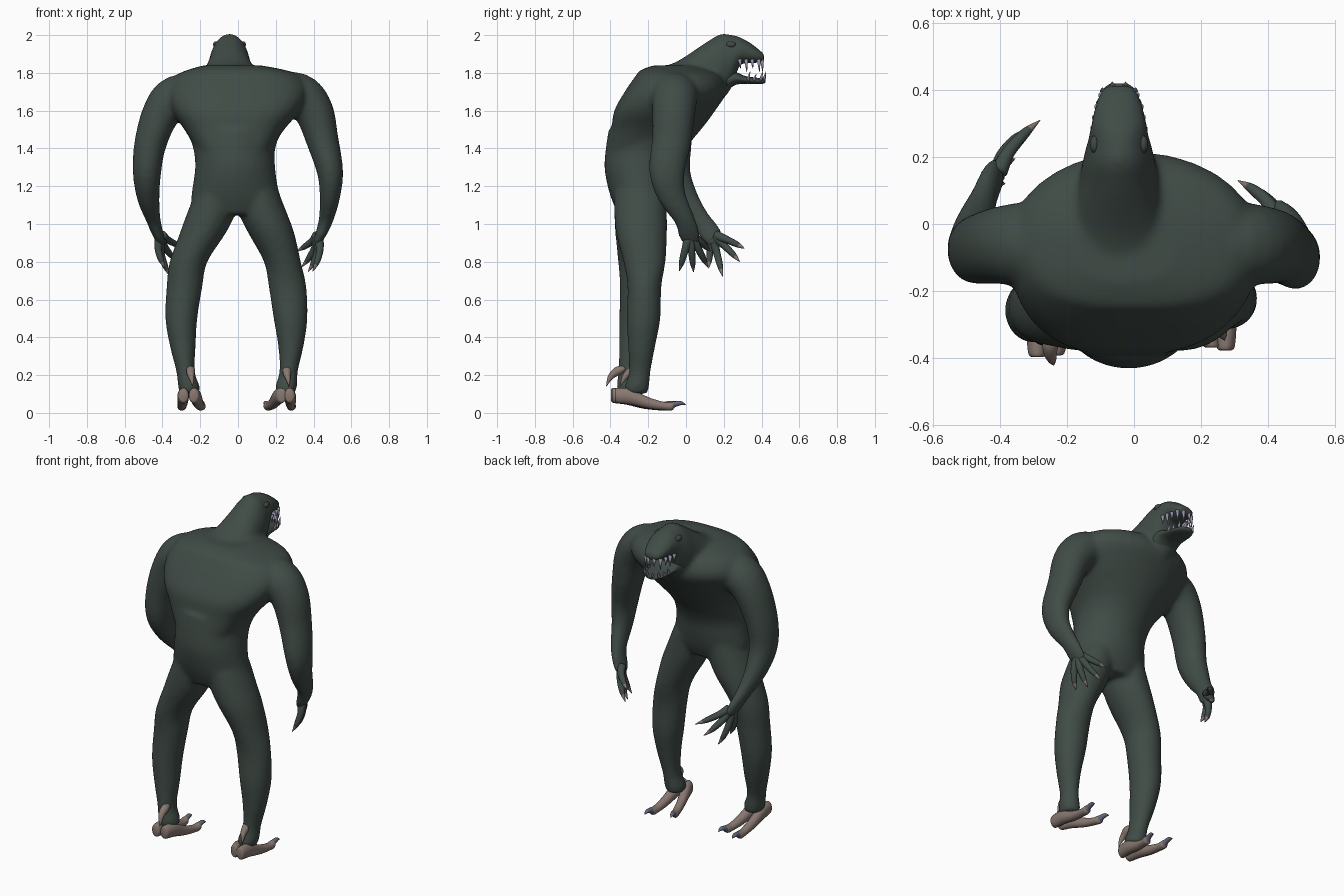
import bpy, bmesh, math
from mathutils import Vector, Matrix

X, Y, Z = Vector((1, 0, 0)), Vector((0, 1, 0)), Vector((0, 0, 1))


def material(name, rgb):
    m = bpy.data.materials.new(name)
    m.diffuse_color = (*rgb, 1)
    return m


SKIN = material("dark green skin", (0.052, 0.072, 0.062))
TOE = material("brown toe", (0.25, 0.19, 0.165))
CLAW = material("grey claw", (0.13, 0.13, 0.19))
NAIL = material("brown nail", (0.22, 0.17, 0.15))
TOOTH = material("violet grey tooth", (0.30, 0.28, 0.39))
EYE = material("dark eye", (0.05, 0.066, 0.06))


def spline(keys, steps):
    """Catmull-Rom through key tuples (x, y, z, ra, rb)."""
    k = [keys[0]] + list(keys) + [keys[-1]]
    out = []
    for i in range(1, len(k) - 2):
        for s in range(steps):
            t = s / steps
            out.append([0.5 * (2 * b + (c - a) * t + (2 * a - 5 * b + 4 * c - d) * t * t
                               + (3 * b - a - 3 * c + d) * t ** 3)
                        for a, b, c, d in zip(*k[i - 1:i + 3])])
    return out + [list(keys[-1])]


def loft(bm, keys, side=X, axis=None, n=24, steps=4, claw_from=None, back=1.0):
    """Elliptical tube; rings follow the path unless a fixed axis is given.
    A back value below 1 squares off the rear half of the section."""
    def sq(c, w):
        return math.copysign(abs(c) ** (back if math.sin(w) < 0 else 1), c)
    pts = spline([k if len(k) == 5 else (*k, k[3]) for k in keys], steps)
    rings = []
    for i, p in enumerate(pts):
        a, b = pts[max(i - 1, 0)], pts[min(i + 1, len(pts) - 1)]
        t = axis or (Vector(b[:3]) - Vector(a[:3])).normalized()
        u = (side - t * side.dot(t)).normalized()
        v = t.cross(u)
        rings.append([bm.verts.new(Vector(p[:3]) + u * max(p[3], .001) * sq(math.cos(w), w)
                                   + v * max(p[4], .001) * sq(math.sin(w), w))
                      for w in (2 * math.pi * (j + .5) / n for j in range(n))])
    for i, (r, q) in enumerate(zip(rings, rings[1:])):
        for j in range(n):
            f = bm.faces.new((r[j], r[(j + 1) % n], q[(j + 1) % n], q[j]))
            if claw_from and i / (len(rings) - 1) >= claw_from:
                f.material_index = 1
    bm.faces.new(rings[0][::-1])
    f = bm.faces.new(rings[-1])
    f.material_index = 1 if claw_from else 0


def finish(bm, name, *mats):
    bmesh.ops.recalc_face_normals(bm, faces=bm.faces)
    for f in bm.faces:
        f.smooth = True
    me = bpy.data.meshes.new(name)
    bm.to_mesh(me)
    bm.free()
    for m in mats:
        me.materials.append(m)
    ob = bpy.data.objects.new(name, me)
    bpy.context.collection.objects.link(ob)
    return ob


# Body: torso, neck with upper head, limbs, fused by a voxel remesh
bm = bmesh.new()


def slab(z, cx, rx, y0, y1):
    return (cx, (y0 + y1) / 2, z, rx, (y1 - y0) / 2)


# Lower torso is round, the upper back is broad and squarer
loft(bm, [slab(1.05, -.01, .17, -.36, -.12), slab(1.12, -.01, .235, -.39, -.09),
          slab(1.2, -.015, .225, -.415, -.07), slab(1.3, -.015, .212, -.432, -.05),
          slab(1.4, -.02, .217, -.425, 0), slab(1.5, -.02, .255, -.41, .08)], axis=Z, n=32)
loft(bm, [slab(1.4, -.02, .20, -.41, -.01), slab(1.5, -.02, .265, -.395, .08),
          slab(1.6, -.01, .34, -.38, .155), slab(1.7, 0, .375, -.325, .215),
          slab(1.78, 0, .335, -.27, .19), slab(1.815, -.01, .26, -.24, .13),
          slab(1.84, -.03, .15, -.17, .06)], axis=Z, n=32, back=.72)


def hoop(y, rx, top, bottom, cx=-.045):
    return (cx, y, (top + bottom) / 2, rx, (top - bottom) / 2)


loft(bm, [hoop(-.14, .22, 1.825, 1.6), hoop(-.04, .17, 1.865, 1.58), hoop(.1, .125, 1.958, 1.61),
          hoop(.18, .11, 2.005, 1.65), hoop(.235, .097, 2.003, 1.71),
          hoop(.265, .09, 1.997, 1.79), hoop(.29, .085, 1.987, 1.845), hoop(.34, .075, 1.96, 1.85),
          hoop(.385, .062, 1.925, 1.853), hoop(.415, .045, 1.9, 1.86)], axis=Y, n=32)

# Arms
loft(bm, [(.18, -.06, 1.69, .13, .11), (.32, -.06, 1.685, .125, .115), (.40, -.065, 1.60, .115, .105),
          (.445, -.075, 1.45, .105, .087), (.487, -.10, 1.28, .095, .07), (.487, -.075, 1.15, .075, .055),
          (.468, -.01, 1.03, .055, .04), (.44, .015, .95, .058, .03), (.415, .03, .90, .045, .022)], side=Y)
loft(bm, [(-.18, -.06, 1.69, .13, .11), (-.33, -.06, 1.67, .125, .115), (-.41, -.065, 1.58, .115, .10),
          (-.465, -.075, 1.42, .105, .085), (-.482, -.07, 1.27, .095, .075), (-.475, -.01, 1.14, .075, .06),
          (-.45, .07, 1.03, .055, .04), (-.425, .13, .95, .058, .03), (-.405, .16, .90, .045, .022)], side=Y)

# Legs, flaring slightly at the ankle
loft(bm, [(.10, -.24, 1.17, .115, .14), (.135, -.24, 1.05, .128, .14), (.177, -.235, .95, .122, .135),
          (.235, -.22, .8, .098, .112),
          (.262, -.22, .67, .10, .09), (.278, -.225, .5, .09, .09), (.28, -.235, .35, .067, .072),
          (.268, -.245, .22, .049, .058), (.255, -.26, .14, .058, .066), (.25, -.265, .10, .05, .06)], axis=Z)
loft(bm, [(-.11, -.24, 1.17, .115, .14), (-.145, -.24, 1.05, .128, .14), (-.187, -.24, .95, .122, .135),
          (-.262, -.245, .8, .10, .115),
          (-.283, -.25, .67, .095, .10), (-.30, -.26, .5, .085, .094), (-.292, -.275, .35, .068, .08),
          (-.278, -.295, .22, .049, .064), (-.26, -.30, .14, .058, .068), (-.258, -.30, .10, .05, .06)], axis=Z)
body = finish(bm, "body", SKIN)
mod = body.modifiers.new("fuse", 'REMESH')
mod.mode = 'VOXEL'
mod.voxel_size = .012
mod.use_smooth_shade = True
mod = body.modifiers.new("soften", 'SMOOTH')
mod.factor = .5
mod.iterations = 12

# Lower jaw
bm = bmesh.new()
loft(bm, [hoop(.17, .09, 1.82, 1.66), hoop(.25, .085, 1.81, 1.73), hoop(.31, .075, 1.785, 1.742),
          hoop(.37, .063, 1.775, 1.74), hoop(.405, .045, 1.772, 1.742), hoop(.42, .025, 1.768, 1.748)],
     axis=Y)
finish(bm, "lower_jaw", SKIN)

# Teeth: rows along both lips, plus a few across the front
bm = bmesh.new()
spots = [(s * w, y) for s in (-1, 1) for w, y in
         ((.074, .285), (.069, .318), (.062, .35), (.05, .385))]
spots += [(-.02, .402), (.02, .402)]
for i, (x, y) in enumerate(spots):
    long = .068 if i % 2 else .05
    loft(bm, [(-.045 + x, y, 1.872, .012), (-.045 + x * 1.03, y + .004, 1.872 - long, .001)], n=8, steps=2)
    if y > .3:
        loft(bm, [(-.045 + x * .95, y + .01, 1.762, .010),
                  (-.045 + x, y + .022, 1.757 + long * .75, .001)], n=8, steps=2)
finish(bm, "teeth", TOOTH)

# Eyes
bm = bmesh.new()
for s in (-1, 1):
    bmesh.ops.create_uvsphere(bm, u_segments=16, v_segments=10, radius=1,
                              matrix=Matrix.Translation((-.045 + s * .073, .238, 1.95))
                              @ Matrix.Diagonal((.014, .026, .017, 1)))
finish(bm, "eyes", EYE)

# Fingers: fan of tapering tubes from palm to tip, clawed at the end
hands = {"right_fingers": ((.432, .02, .95), ((.31, .13, .855), (.335, .115, .77),
                                              (.37, .04, .745), (.395, -.035, .75))),
         "left_fingers": ((-.42, .135, .95), ((-.28, .31, .87), (-.32, .285, .80),
                                              (-.355, .195, .72), (-.385, .12, .765)))}
for name, (palm, tips) in hands.items():
    bm = bmesh.new()
    palm = Vector(palm)
    for tip in map(Vector, tips):
        out = Vector((math.copysign(.018, palm.x), 0, .004))
        a, b, c = (palm.lerp(tip, t) + out * k for t, k in ((.12, 0), (.45, 1), (.78, .8)))
        loft(bm, [(*a, .026), (*b, .02), (*c, .015), (*tip, .001)], side=Y, n=12, claw_from=.75)
    finish(bm, name, SKIN, NAIL)

# Toes: blunt at the heel, thin and clawed in front; (heel x, heel y, tip x, tip y)
feet = {"right_toes": ((.22, -.325, .14, -.05), (.275, -.325, .285, 0)),
        "left_toes": ((-.29, -.345, -.30, -.02), (-.228, -.345, -.185, -.05))}
for name, toes in feet.items():
    bm = bmesh.new()
    for hx, hy, tx, ty in toes:
        def at(t, z, r, rz):
            return (hx + (tx - hx) * t, hy + (ty - hy) * t, z, r, rz)
        loft(bm, [at(-.16, .095, .018, .03), at(-.12, .092, .028, .04), at(.1, .085, .031, .042),
                  at(.4, .052, .027, .03), at(.65, .036, .024, .022), at(.77, .036, .024, .023),
                  at(.82, .045, .016, .016), at(.92, .052, .012, .011), at(1, .042, .001, .001)],
             axis=Y, n=16, claw_from=.68)
    finish(bm, name, TOE, CLAW)

# Heel spurs
for name, x, y in (("right_spur", .26, -.275), ("left_spur", -.25, -.35)):
    bm = bmesh.new()
    loft(bm, [(x, y + .03, .235, .012), (x, y - .005, .225, .024), (x, y - .035, .205, .02),
              (x + .005, y - .055, .18, .013), (x + .01, y - .072, .14, .001)], n=12)
    finish(bm, name, TOE)
